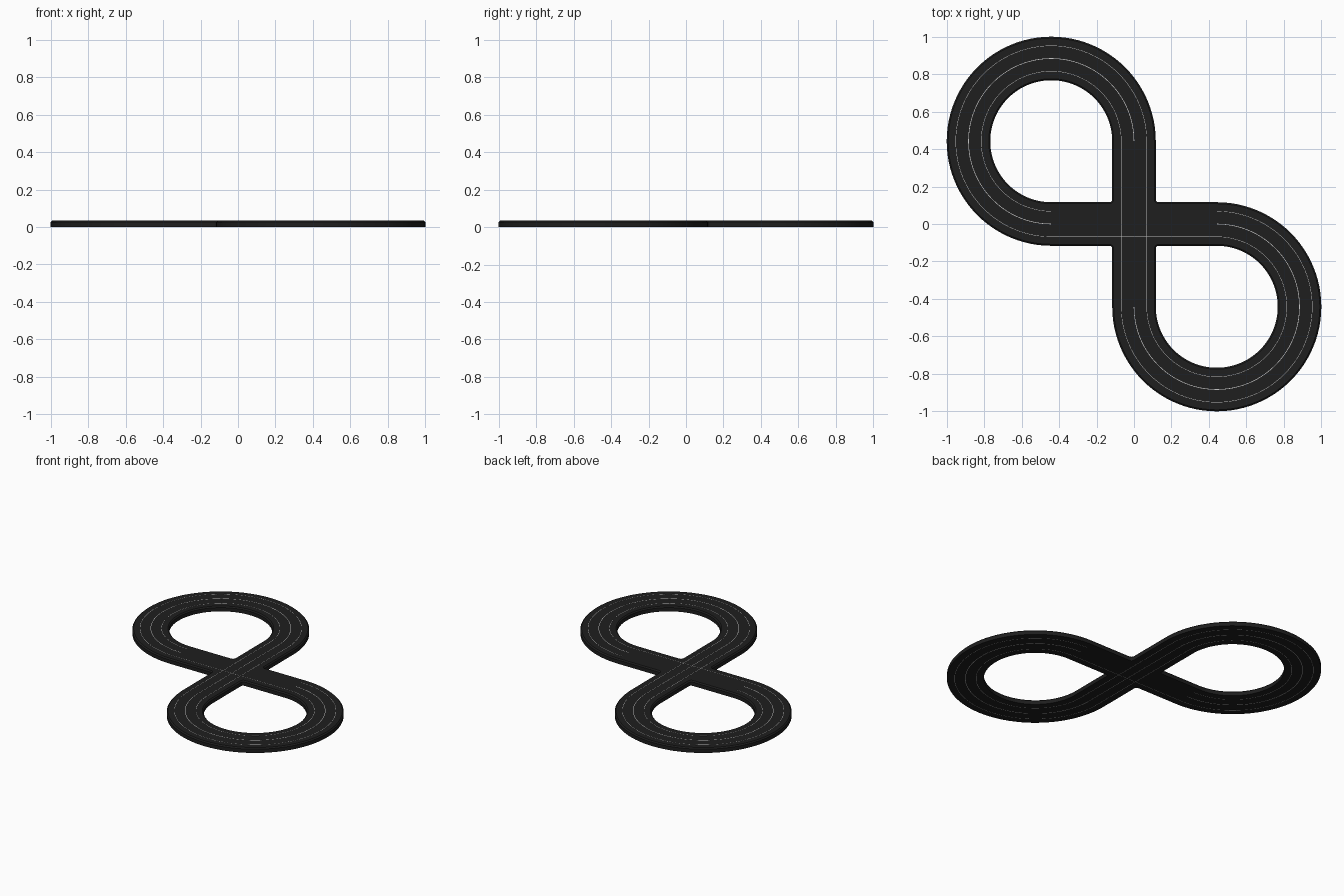
import bpy, bmesh, math
from mathutils import Matrix

if "Cube" in bpy.data.objects:
    bpy.data.objects.remove(bpy.data.objects["Cube"])

R = 0.4425          # centreline radius and half length of the straights
W = 0.1165          # half width of the road
H = 0.034           # road height
CH = 0.008          # edge chamfer
SEG = 72            # segments per 270 degree bend


def material(name, c):
    m = bpy.data.materials.new(name)
    m.diffuse_color = (*c, 1)
    m.use_nodes = True
    m.node_tree.nodes["Principled BSDF"].inputs["Base Color"].default_value = m.diffuse_color
    return m


ROAD = material("black_plastic", (0.013, 0.013, 0.013))
LINE = material("light_line", (0.6, 0.6, 0.6))


def finish(name, bm, mat):
    bmesh.ops.recalc_face_normals(bm, faces=bm.faces)
    me = bpy.data.meshes.new(name)
    bm.to_mesh(me)
    bm.free()
    me.materials.append(mat)
    ob = bpy.data.objects.new(name, me)
    bpy.context.collection.objects.link(ob)
    bpy.ops.object.select_all(action='DESELECT')
    ob.select_set(True)
    bpy.context.view_layer.objects.active = ob
    bpy.ops.object.shade_smooth_by_angle(angle=math.radians(30))
    return ob


def bend(name, profile, mat, turn):
    """Sweep a closed (offset, z) profile through the 270 degree bend."""
    bm = bmesh.new()
    rings = []
    for i in range(SEG + 1):
        a = math.radians(270) * i / SEG
        rings.append([bm.verts.new((-R + (R + o) * math.cos(a),
                                    R + (R + o) * math.sin(a), z)) for o, z in profile])
    n = len(profile)
    for p, q in zip(rings, rings[1:]):
        for j in range(n):
            k = (j + 1) % n
            bm.faces.new((p[j], p[k], q[k], q[j]))
    bm.faces.new(rings[0])
    bm.faces.new(rings[-1])
    bm.transform(Matrix.Rotation(turn, 4, 'Z'))
    return finish(name, bm, mat)


def box_profile(o, w, z0, z1):
    return [(o - w, z0), (o + w, z0), (o + w, z1), (o - w, z1)]


def cross_outline(h, r):
    """Plus-shaped outline with rounded inner corners."""
    pts = []
    for q in range(4):
        arm = [(R, -h), (R, h)]
        for i in range(5):
            a = math.radians(-90 - 90 * i / 4)
            arm.append((h + r + r * math.cos(a), h + r + r * math.sin(a)))
        c, s = round(math.cos(q * math.pi / 2)), round(math.sin(q * math.pi / 2))
        pts += [(c * x - s * y, s * x + c * y) for x, y in arm]
    return pts


# crossing plate with chamfered edges
bm = bmesh.new()
loops = [[bm.verts.new((x, y, z)) for x, y in cross_outline(h, r)]
         for h, r, z in ((W, 0.015, 0), (W, 0.015, H - CH), (W - CH, 0.015 + CH, H))]
for lo, up in zip(loops, loops[1:]):
    for j in range(len(lo)):
        k = (j + 1) % len(lo)
        bm.faces.new((lo[j], lo[k], up[k], up[j]))
bm.faces.new(loops[0][::-1])
bm.faces.new(loops[-1])
finish("crossing", bm, ROAD)

# two bends with their lane slots and centre seam
road = [(-W, 0), (W, 0), (W, H - CH), (W - CH, H), (-W + CH, H), (-W, H - CH)]
for side, turn in (("left", 0), ("right", math.pi)):
    bend(side + "_bend", road, ROAD, turn)
    for tag, off, w in (("outer_slot", 0.068, 0.001), ("centre_seam", 0, 0.0016),
                        ("inner_slot", -0.068, 0.001)):
        bend(f"{side}_{tag}", box_profile(off, w, -0.0003, H + 0.0004), LINE, turn)


def straight_line(name, x, y, lx, ly):
    bm = bmesh.new()
    bmesh.ops.create_cube(bm, size=1)
    z0, z1 = -0.0003, H + 0.0004
    bm.transform(Matrix.Translation((x, y, (z0 + z1) / 2)) @ Matrix.Diagonal((lx, ly, z1 - z0, 1)))
    finish(name, bm, LINE)


# lines through the crossing
for tag, x in (("left_slot", -0.068), ("centre_seam", 0), ("right_slot", 0.068)):
    straight_line("crossing_" + tag, x, 0, 0.002, 2 * R)
straight_line("crossing_cross_slot", 0, -0.068, 2 * R, 0.002)
